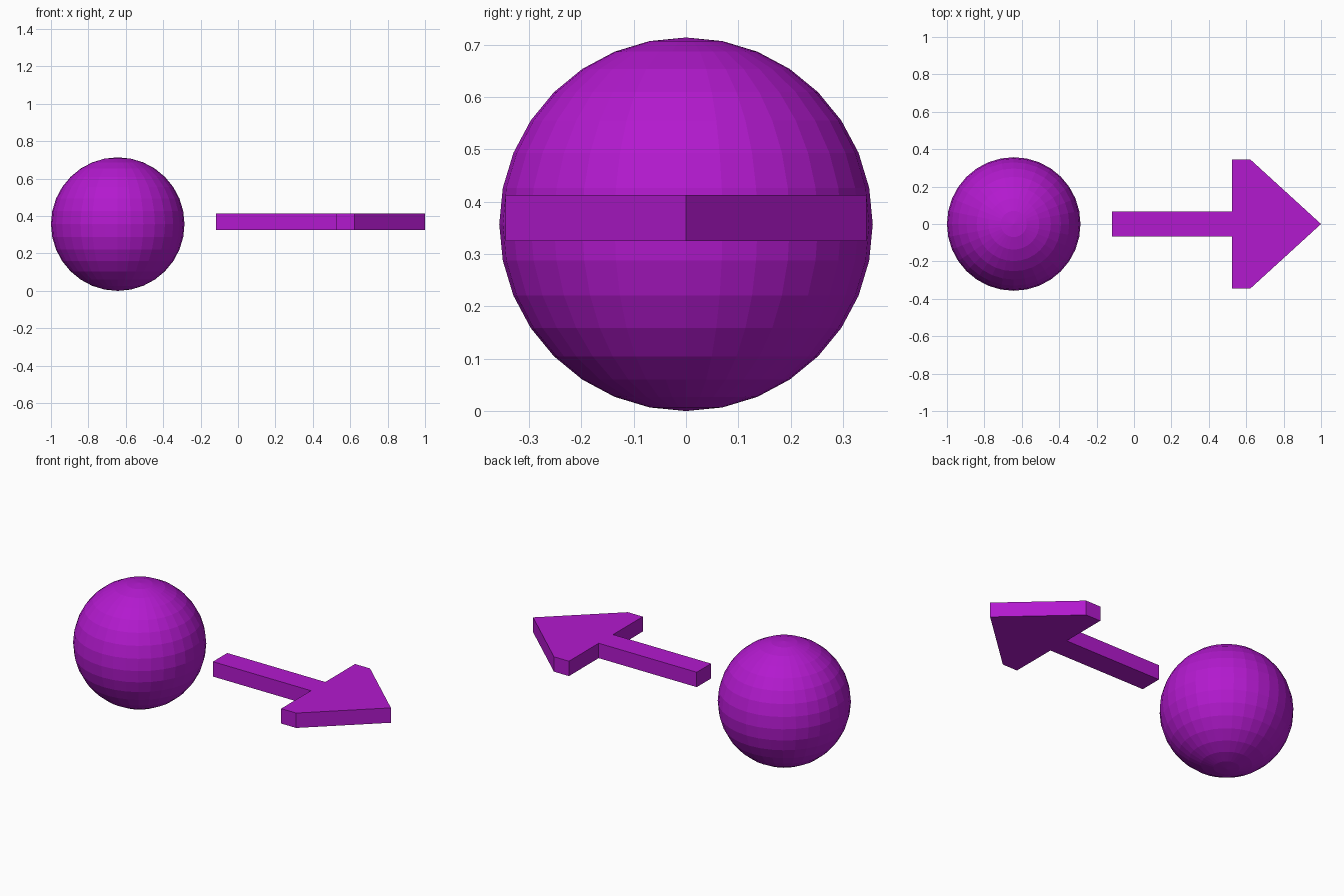
import bpy, bmesh

if "Cube" in bpy.data.objects:
    bpy.data.objects.remove(bpy.data.objects["Cube"])

mat = bpy.data.materials.new("purple")
mat.diffuse_color = (0.45, 0.01, 0.62, 1)
mat.use_nodes = True
mat.node_tree.nodes["Principled BSDF"].inputs["Base Color"].default_value = mat.diffuse_color

# Faceted ball
R = 0.357
bpy.ops.mesh.primitive_uv_sphere_add(segments=32, ring_count=16, radius=R,
                                     location=(R - 1, 0, R))
ball = bpy.context.object
ball.name = "ball"
ball.data.materials.append(mat)

# Flat arrow: half outline mirrored across y = 0, then extruded upward
half = [(-0.117, 0.067), (0.524, 0.067), (0.524, 0.345), (0.622, 0.345)]
outline = [(x, -y) for x, y in half] + [(1.0, 0.0)] + half[::-1]
z0, z1 = 0.325, 0.413
bm = bmesh.new()
face = bm.faces.new([bm.verts.new((x, y, z0)) for x, y in outline])
top = bmesh.ops.extrude_face_region(bm, geom=[face])["geom"]
bmesh.ops.translate(bm, vec=(0, 0, z1 - z0),
                    verts=[v for v in top if isinstance(v, bmesh.types.BMVert)])
bmesh.ops.recalc_face_normals(bm, faces=bm.faces)
mesh = bpy.data.meshes.new("arrow")
bm.to_mesh(mesh)
bm.free()
mesh.materials.append(mat)
arrow = bpy.data.objects.new("arrow", mesh)
bpy.context.collection.objects.link(arrow)
